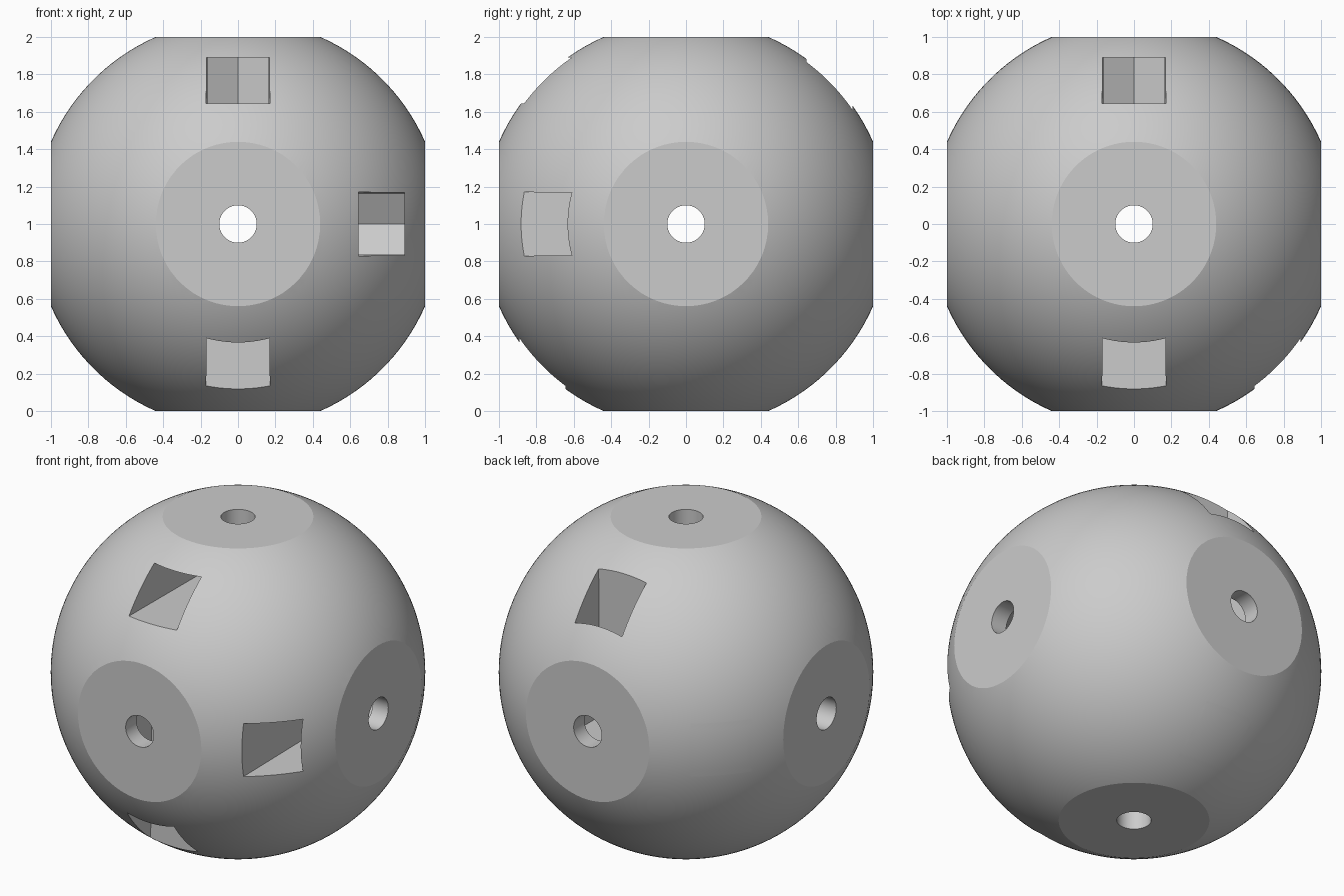
import bpy, bmesh, math
from mathutils import Matrix

RADIUS = 1.0925

cube = bpy.data.objects.get("Cube")
if cube:
    bpy.data.objects.remove(cube, do_unlink=True)

grey = bpy.data.materials.new("plain grey")
grey.use_nodes = True
colour = (0.6, 0.6, 0.6, 1)
grey.diffuse_color = colour
grey.node_tree.nodes["Principled BSDF"].inputs["Base Color"].default_value = colour


def make_object(name, bm):
    bmesh.ops.recalc_face_normals(bm, faces=bm.faces)
    mesh = bpy.data.meshes.new(name)
    bm.to_mesh(mesh)
    bm.free()
    mesh.materials.append(grey)
    obj = bpy.data.objects.new(name, mesh)
    bpy.context.collection.objects.link(obj)
    return obj


def carve(body, cutter, operation="DIFFERENCE"):
    mod = body.modifiers.new("carve", "BOOLEAN")
    mod.operation = operation
    mod.solver = "EXACT"
    mod.object = cutter
    bpy.context.view_layer.objects.active = body
    bpy.ops.object.modifier_apply(modifier=mod.name)
    bpy.data.objects.remove(cutter, do_unlink=True)


def pocket(matrix):
    # Deep, slightly tapered slot entered from the front, with a V-shaped end
    bm = bmesh.new()
    outline = [(-0.174, -1.2), (0.174, -1.2), (0.16, 0.08), (0, 0.17), (-0.16, 0.08)]
    face = bm.faces.new([bm.verts.new((x, y, 0.645)) for x, y in outline])
    top = bmesh.ops.extrude_face_region(bm, geom=[face])["geom"]
    verts = [v for v in top if isinstance(v, bmesh.types.BMVert)]
    bmesh.ops.translate(bm, verts=verts, vec=(0, 0, 0.245))
    bm.transform(matrix)
    return make_object("pocket_cutter", bm)


# Ball
bm = bmesh.new()
bmesh.ops.create_uvsphere(bm, u_segments=160, v_segments=80, radius=RADIUS)
ball = make_object("ball_body", bm)

# Six flat discs, where a cube trims the ball
bm = bmesh.new()
bmesh.ops.create_cube(bm, size=2)
carve(ball, make_object("flat_cutter", bm), "INTERSECT")

# Pockets: four around the x axis, two on opposite upright edges
turn = math.pi / 2
side = Matrix.Rotation(turn, 4, "Y")
places = [Matrix.Rotation(k * turn, 4, "X") for k in range(4)]
places += [side, Matrix.Rotation(math.pi, 4, "Z") @ side]
for place in places:
    carve(ball, pocket(place))

# Round holes through all three axes
for axis in (Matrix(), Matrix.Rotation(turn, 4, "X"), Matrix.Rotation(turn, 4, "Y")):
    bm = bmesh.new()
    bmesh.ops.create_cone(bm, cap_ends=True, segments=64, radius1=0.1,
                          radius2=0.1, depth=3, matrix=axis)
    carve(ball, make_object("hole_cutter", bm))

# Stand on the ground and shade
ball.data.transform(Matrix.Translation((0, 0, 1)))
bpy.ops.object.select_all(action="DESELECT")
ball.select_set(True)
bpy.context.view_layer.objects.active = ball
bpy.ops.object.shade_smooth_by_angle(angle=math.radians(14))
